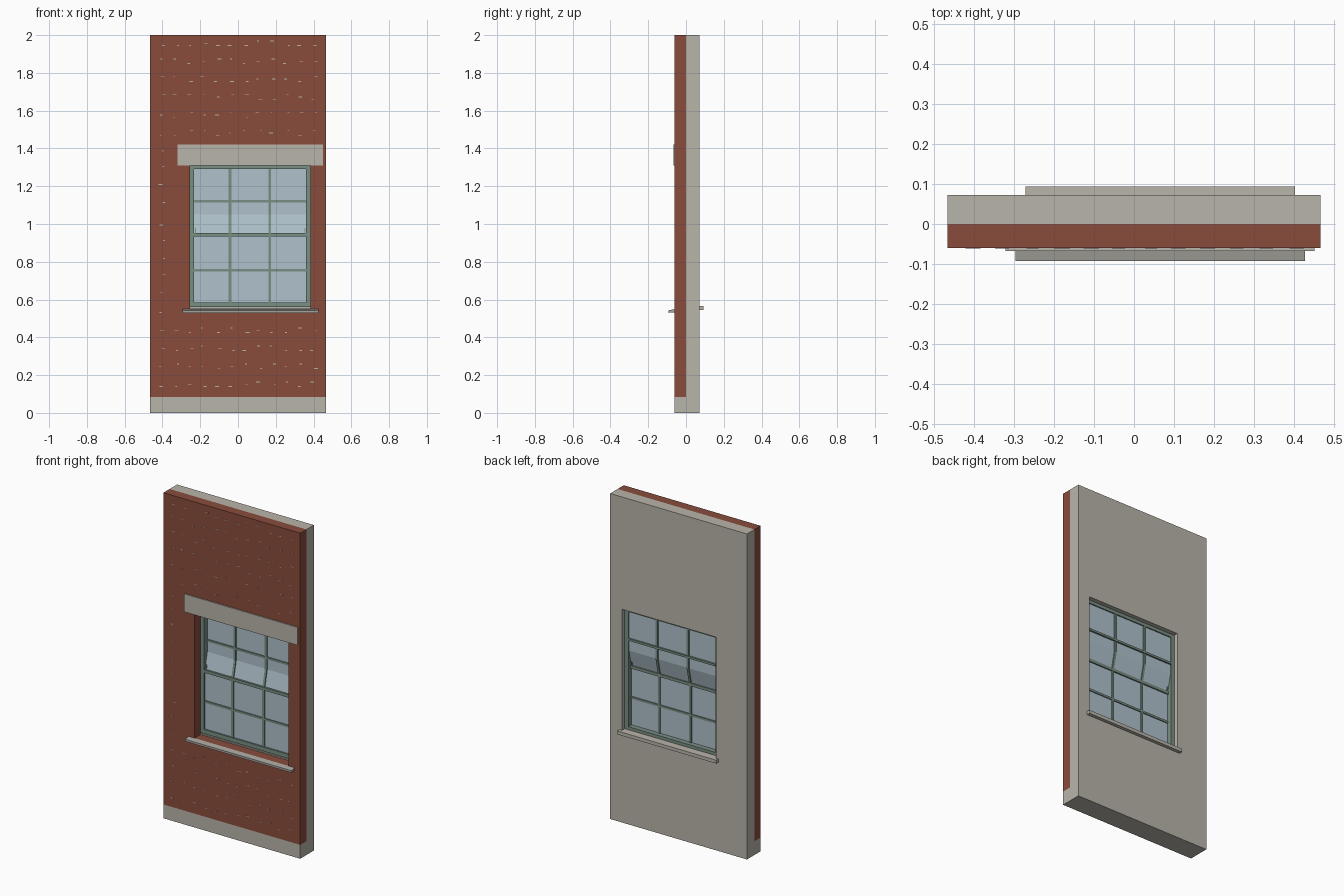
import bpy, bmesh, random

if "Cube" in bpy.data.objects:
    bpy.data.objects.remove(bpy.data.objects["Cube"])

random.seed(4)


def srgb(r, g, b):
    return tuple(((c / 255 + 0.055) / 1.055) ** 2.4 for c in (r, g, b)) + (1.0,)


def material(name, *rgb):
    m = bpy.data.materials.new(name)
    m.diffuse_color = srgb(*rgb)
    m.use_nodes = True
    m.node_tree.nodes["Principled BSDF"].inputs["Base Color"].default_value = m.diffuse_color
    return m


BRICK = material("red brick", 137, 76, 60)
STONE = material("pale concrete", 185, 181, 170)
SILL = material("grey stone", 168, 165, 158)
PAINT = material("grey green paint", 122, 143, 132)
GLASS = material("pale blue glass", 176, 194, 204)


def finish(name, bm, mat):
    bmesh.ops.recalc_face_normals(bm, faces=bm.faces)
    me = bpy.data.meshes.new(name)
    bm.to_mesh(me)
    bm.free()
    me.materials.append(mat)
    ob = bpy.data.objects.new(name, me)
    bpy.context.collection.objects.link(ob)
    return ob


def add_prism(bm, x0, x1, profile):
    """Extrude a closed (y, z) profile from x0 to x1."""
    a = [bm.verts.new((x0, y, z)) for y, z in profile]
    b = [bm.verts.new((x1, y, z)) for y, z in profile]
    bm.faces.new(a)
    bm.faces.new(b[::-1])
    n = len(a)
    for i in range(n):
        j = (i + 1) % n
        bm.faces.new((a[i], b[i], b[j], a[j]))


def prism(name, x0, x1, profile, mat):
    bm = bmesh.new()
    add_prism(bm, x0, x1, profile)
    return finish(name, bm, mat)


def rect(y0, y1, z0, z1):
    return [(y0, z0), (y1, z0), (y1, z1), (y0, z1)]


def ring(name, outer, inner, y0, y1, mat):
    """Rectangular slab with a rectangular hole; rects are x0, x1, z0, z1."""
    bm = bmesh.new()
    loops = []
    for x0, x1, z0, z1 in (outer, inner):
        for y in (y0, y1):
            loops.append([bm.verts.new((x, y, z)) for x, z in
                          ((x0, z0), (x1, z0), (x1, z1), (x0, z1))])
    of, ob, nf, nb = loops
    for p, q in ((of, nf), (ob, nb), (of, ob), (nf, nb)):
        for i in range(4):
            j = (i + 1) % 4
            bm.faces.new((p[i], p[j], q[j], q[i]))
    return finish(name, bm, mat)


# Wall layers around the window opening
W = 0.465
ring("brick_wall", (-W, W, 0.085, 2), (-0.255, 0.385, 0.545, 1.31), -0.06, 0, BRICK)
ring("inner_wall", (-W, W, 0, 2), (-0.255, 0.385, 0.555, 1.31), 0, 0.072, STONE)
prism("plinth", -W, W, rect(-0.06, 0, 0, 0.085), STONE)

# Lintel and sills
prism("lintel", -0.32, 0.45, rect(-0.067, -0.03, 1.31, 1.42), STONE)
prism("outer_sill", -0.295, 0.427,
      [(-0.092, 0.53), (-0.06, 0.533), (-0.06, 0.549), (-0.092, 0.543)], SILL)
prism("outer_sill_bed", -0.255, 0.385, rect(-0.0605, 0.0, 0.533, 0.548), BRICK)
prism("inner_sill", -0.27, 0.402, rect(0.071, 0.093, 0.545, 0.566), STONE)
prism("inner_sill_bed", -0.255, 0.385, rect(0.03, 0.0715, 0.55, 0.566), STONE)

# Window frame
GX0, GX1, GZ0, GZ1 = -0.232, 0.361, 0.585, 1.29
ring("window_frame", (-0.255, 0.385, 0.56, 1.31), (GX0, GX1, GZ0, GZ1), 0, 0.045, PAINT)

# Glass line: lower pane forward, upper pane set back, sloped between
YL, YU = 0.012, 0.036
PATH = [(YL, GZ0), (YL, 0.945), (YU, 1.05), (YU, GZ1)]


def sheet(path, t):
    return [(y - t, z) for y, z in path] + [(y + t, z) for y, z in reversed(path)]


prism("glass", GX0, GX1, sheet(PATH, 0.002), GLASS)

# Vertical glazing bars follow the glass
for i, x in enumerate((-0.042, 0.169)):
    prism(f"vertical_bar_{i + 1}", x - 0.007, x + 0.007, sheet(PATH, 0.008), PAINT)

# Short side brackets on the slope
for i, x in enumerate((-0.225, 0.354)):
    prism(f"slope_bracket_{i + 1}", x - 0.003, x + 0.003,
          sheet([(0.012, 0.945), (0.020, 0.978)], 0.008), PAINT)

# Horizontal glazing bars and the meeting rail
prism("lower_bar", GX0, GX1, rect(YL - 0.008, YL + 0.008, 0.748, 0.761), PAINT)
prism("upper_bar", GX0, GX1, rect(YU - 0.008, YU + 0.012, 1.115, 1.128), PAINT)
prism("meeting_rail", GX0, GX1, rect(YL - 0.012, YL + 0.010, 0.934, 0.952), PAINT)

# Small mortar flecks on the brick courses
bm = bmesh.new()
for row in range(20):
    for col in range(12):
        x = -0.40 + col * 0.073 + random.uniform(-0.012, 0.012)
        z = 0.15 + row * 0.095 + random.choice((-0.012, 0, 0.012))
        if -0.34 < x < 0.46 and 0.50 < z < 1.44:
            continue
        w = random.uniform(0.003, 0.011)
        add_prism(bm, x - w, x + w, rect(-0.0615, -0.06, z, z + 0.004))
finish("mortar_flecks", bm, STONE)
